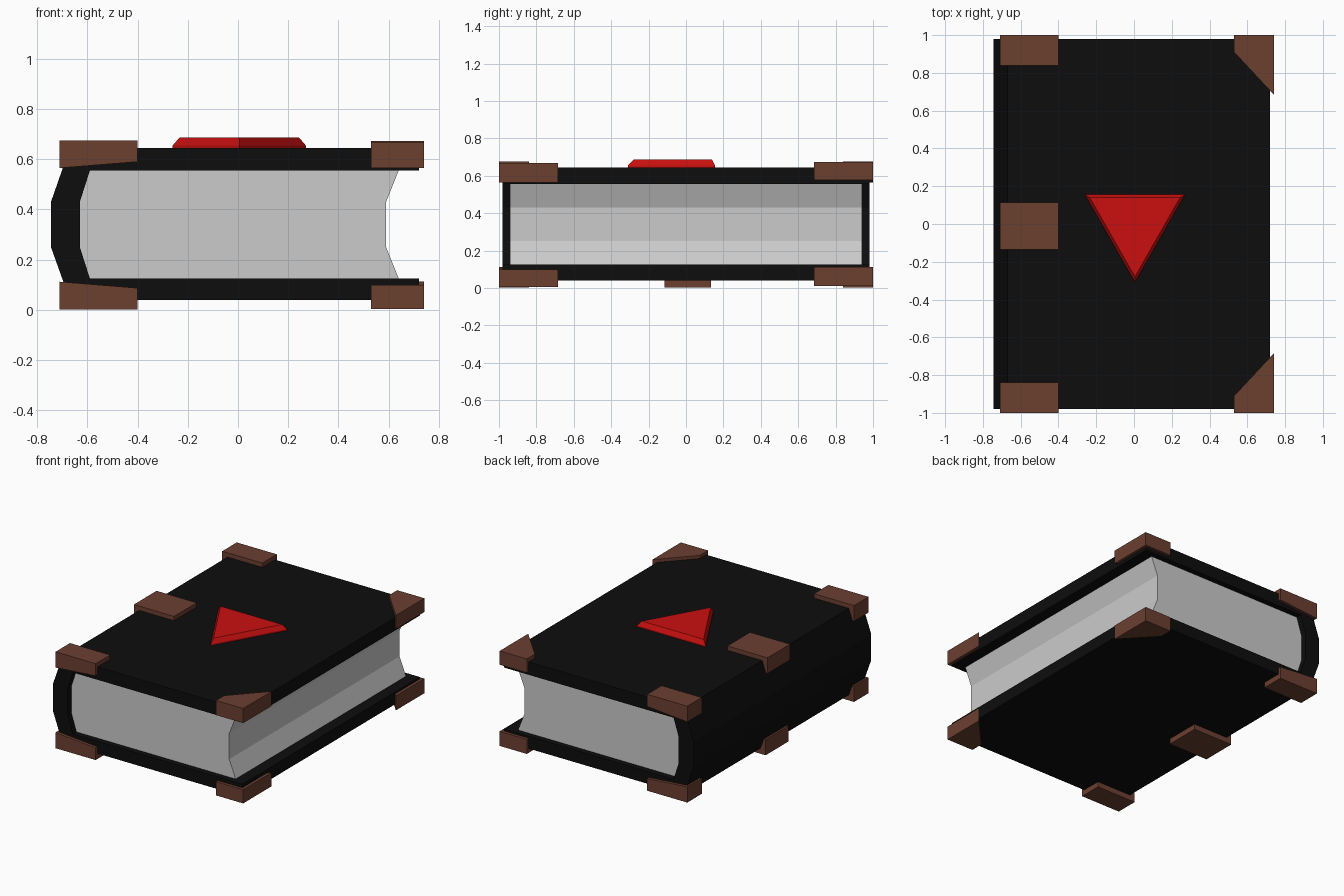
import bpy, bmesh
from mathutils import Matrix

if "Cube" in bpy.data.objects:
    bpy.data.objects.remove(bpy.data.objects["Cube"])

def material(name, rgb):
    m = bpy.data.materials.new(name)
    m.diffuse_color = (*rgb, 1)
    m.use_nodes = True
    m.node_tree.nodes["Principled BSDF"].inputs["Base Color"].default_value = m.diffuse_color
    return m

BLACK = material("black_leather", (0.004, 0.004, 0.004))
BROWN = material("brown_metal", (0.15, 0.05, 0.03))
RED = material("red_gem", (0.6, 0.005, 0.005))

def loft(name, rings, mat=None, flip=False):
    """Solid skinned through rings with equal point counts, capped at both ends."""
    bm = bmesh.new()
    vs = [[bm.verts.new(p) for p in ring] for ring in rings]
    n = len(rings[0])
    for a, b in zip(vs, vs[1:]):
        for i in range(n):
            j = (i + 1) % n
            bm.faces.new((a[i], a[j], b[j], b[i]))
    bm.faces.new(vs[0][::-1])
    bm.faces.new(vs[-1])
    if flip:  # half turn about the book's long middle plane
        bm.transform(Matrix.Translation((0, 0, 0.677)) @ Matrix.Rotation(3.14159265, 4, 'X'))
    bmesh.ops.recalc_face_normals(bm, faces=bm.faces)
    me = bpy.data.meshes.new(name)
    bm.to_mesh(me)
    bm.free()
    if mat:
        me.materials.append(mat)
    ob = bpy.data.objects.new(name, me)
    bpy.context.collection.objects.link(ob)
    return ob

def along_y(name, profile, y0, y1, mat=None, flip=False):
    return loft(name, [[(x, y, z) for x, z in profile] for y in (y0, y1)], mat, flip)

# Cover: C-shaped profile with faceted spine
inner = [(-0.59, 0.125), (-0.63, 0.25), (-0.63, 0.43), (-0.59, 0.555)]
cover = [(0.72, 0.04), (0.72, 0.125)] + inner + [
    (0.72, 0.555), (0.72, 0.645), (-0.67, 0.645), (-0.745, 0.43), (-0.745, 0.25), (-0.67, 0.04)]
along_y("cover", cover, -0.98, 0.98, BLACK)

# Page block with hollow fore edge
pages = inner + [(0.64, 0.555), (0.59, 0.43), (0.59, 0.25), (0.64, 0.125)]
along_y("pages", pages, -0.94, 0.94)

# Metal fittings: the lower set is the upper set turned over
wedge = [(-0.71, 0.565), (-0.40, 0.59), (-0.40, 0.675), (-0.71, 0.675)]
for side, flip in (("top", False), ("bottom", True)):
    for part, y0, y1 in (("front", -1, -0.84), ("middle", -0.135, 0.115), ("back", 0.84, 1)):
        along_y(f"{side}_{part}_spine_clasp", wedge, y0, y1, BROWN, flip)
    for part, s, z0, z1 in (("front", -1, 0.565, 0.667), ("back", 1, 0.577, 0.673)):
        plan = [(0.53, s), (0.74, s), (0.74, 0.685 * s), (0.53, 0.91 * s)]
        loft(f"{side}_{part}_corner", [[(x, y, z) for x, y in plan] for z in (z0, z1)], BROWN, flip)

# Triangular gem with chamfered top
centre = (0.005, 0.0)
tri = [(-0.26, 0.155), (0.27, 0.155), (0.005, -0.31)]
rings = [[(centre[0] + (x - centre[0]) * k, y * k, z) for x, y in tri]
         for k, z in ((1, 0.635), (1, 0.655), (0.9, 0.686))]
loft("gem", rings, RED)
